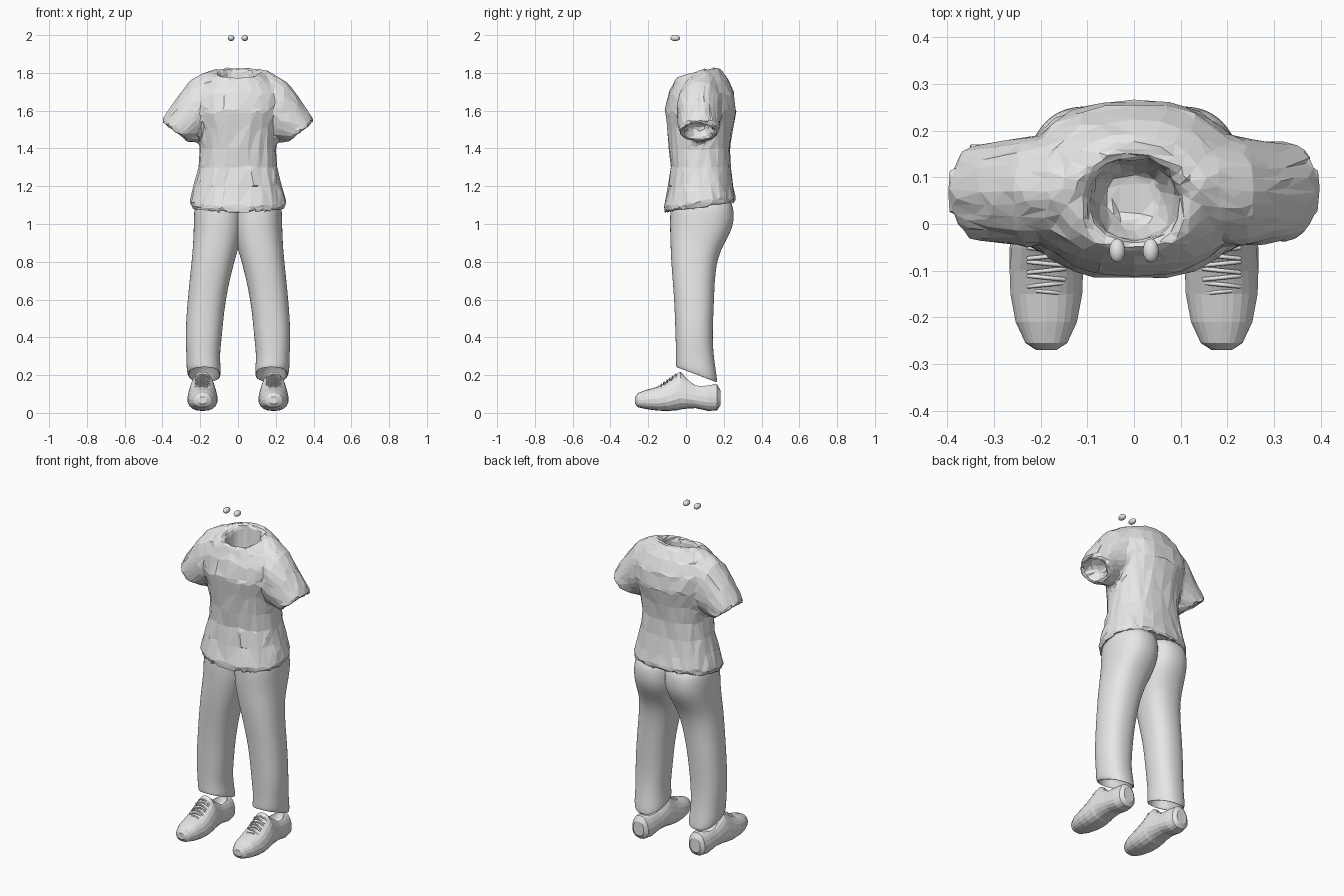
import bpy, bmesh, math, random
from mathutils import Vector

random.seed(4)
cube = bpy.data.objects.get("Cube")
if cube:
    bpy.data.objects.remove(cube)

grey = bpy.data.materials.new("light_grey")
grey.use_nodes = True
grey.diffuse_color = (0.8, 0.8, 0.8, 1)
grey.node_tree.nodes["Principled BSDF"].inputs["Base Color"].default_value = (0.8, 0.8, 0.8, 1)


def ring(c, u, v, n=2.0, count=24):
    """Closed superellipse section spanned by u and v around c."""
    c, u, v = Vector(c), Vector(u), Vector(v)
    pts = []
    for i in range(count):
        a = math.tau * i / count
        p, q = math.cos(a), math.sin(a)
        pts.append(c + u * math.copysign(abs(p) ** (2 / n), p)
                   + v * math.copysign(abs(q) ** (2 / n), q))
    return pts


def level(x0, x1, y0, y1, z, tilt=0.0, n=2.3):
    """Section lying flat; tilt raises its back edge."""
    return ring(((x0 + x1) / 2, (y0 + y1) / 2, z), ((x1 - x0) / 2, 0, 0),
                (0, (y1 - y0) / 2, tilt), n)


def loft(bm, rings):
    rows = [[bm.verts.new(p) for p in r] for r in rings]
    for a, b in zip(rows, rows[1:]):
        for i in range(len(a)):
            j = (i + 1) % len(a)
            bm.faces.new((a[i], a[j], b[j], b[i]))
    bm.faces.new(rows[0][::-1])
    bm.faces.new(rows[-1])


def make(name, bm):
    bmesh.ops.recalc_face_normals(bm, faces=bm.faces)
    me = bpy.data.meshes.new(name)
    bm.to_mesh(me)
    bm.free()
    me.materials.append(grey)
    ob = bpy.data.objects.new(name, me)
    bpy.context.collection.objects.link(ob)
    return ob


def modify(ob, kind, **settings):
    m = ob.modifiers.new(kind.title(), kind)
    for key, value in settings.items():
        setattr(m, key, value)


def bake(ob):
    bpy.ops.object.select_all(action='DESELECT')
    ob.select_set(True)
    bpy.context.view_layer.objects.active = ob
    bpy.ops.object.convert(target='MESH')


# Shirt body: hollow hem, waist, chest, then the collar folding inward
bm = bmesh.new()
body = [(0.20, -0.06, 0.20, 1.18, 0.02), (0.225, -0.095, 0.235, 1.10, 0.025),
        (0.242, -0.115, 0.255, 1.08, 0.026), (0.257, -0.12, 0.264, 1.11, 0.022),
        (0.235, -0.095, 0.25, 1.20, 0), (0.207, -0.083, 0.238, 1.30, 0),
        (0.20, -0.088, 0.235, 1.40, 0), (0.212, -0.10, 0.248, 1.50, 0),
        (0.235, -0.112, 0.267, 1.60, 0), (0.24, -0.092, 0.255, 1.69, 0),
        (0.20, -0.07, 0.222, 1.755, 0.01), (0.15, -0.055, 0.185, 1.795, 0.02),
        (0.115, -0.045, 0.158, 1.808, 0.026), (0.097, -0.035, 0.14, 1.79, 0.026),
        (0.085, -0.03, 0.13, 1.68, 0), (0.06, 0, 0.11, 1.60, 0)]
loft(bm, [level(-w, w, y0, y1, z, t) for w, y0, y1, z, t in body])

# Sleeves: each section runs from an upper point to a lower point
sleeve = [(0.115, 1.825, 0.12, 1.48, 0.02, 0.17), (0.18, 1.80, 0.165, 1.45, -0.04, 0.20),
          (0.255, 1.755, 0.195, 1.445, -0.05, 0.19), (0.33, 1.66, 0.225, 1.435, -0.042, 0.178),
          (0.382, 1.58, 0.25, 1.435, -0.038, 0.175), (0.403, 1.545, 0.27, 1.438, -0.035, 0.172),
          (0.393, 1.53, 0.285, 1.448, -0.015, 0.15), (0.34, 1.56, 0.265, 1.51, 0.02, 0.12)]
for s in (-1, 1):
    loft(bm, [ring((s * (xa + xb) / 2, (y0 + y1) / 2, (za + zb) / 2),
                   (s * (xa - xb) / 2, 0, (za - zb) / 2), (0, (y1 - y0) / 2, 0))
              for xa, za, xb, zb, y0, y1 in sleeve])
shirt = make("shirt", bm)
modify(shirt, 'REMESH', mode='VOXEL', voxel_size=0.014)
modify(shirt, 'SMOOTH', factor=0.5, iterations=3)
modify(shirt, 'DECIMATE', ratio=0.11)
bake(shirt)
# Slight creases in the cloth
creases = [v.normal * random.uniform(-0.004, 0.004) for v in shirt.data.vertices]
for v, d in zip(shirt.data.vertices, creases):
    v.co += d
for p in shirt.data.polygons:
    p.use_smooth = False

# Trousers: one leg from the hollow cuff to the waist, mirrored
bm = bmesh.new()
leg = [(0.13, 0.23, -0.01, 0.11, 0.30, -0.03), (0.107, 0.25, -0.04, 0.15, 0.215, -0.04),
       (0.09, 0.264, -0.053, 0.167, 0.193, -0.042), (0.09, 0.274, -0.054, 0.163, 0.23, -0.03),
       (0.097, 0.272, -0.053, 0.148, 0.30, -0.01), (0.085, 0.281, -0.056, 0.14, 0.40, 0),
       (0.068, 0.268, -0.062, 0.149, 0.60, 0), (0.02, 0.246, -0.08, 0.157, 0.80, 0),
       (-0.012, 0.238, -0.083, 0.205, 0.90, 0), (-0.03, 0.235, -0.086, 0.25, 0.98, 0),
       (-0.03, 0.235, -0.086, 0.258, 1.06, 0), (-0.03, 0.222, -0.075, 0.235, 1.16, 0)]
loft(bm, [level(*row) for row in leg])
trousers = make("trousers", bm)
modify(trousers, 'SUBSURF', levels=2, render_levels=2)
modify(trousers, 'MIRROR', use_mirror_merge=False)
bake(trousers)
bpy.ops.object.shade_smooth_by_angle(angle=math.radians(30))

# Shoes: sections from toe to heel, narrower towards the top
SHOE_X = 0.188
bm = bmesh.new()
shoe = [(-0.27, 0.022, 0.048, 0.085), (-0.255, 0.045, 0.03, 0.105), (-0.21, 0.066, 0.02, 0.122),
        (-0.15, 0.078, 0.012, 0.138), (-0.10, 0.082, 0.010, 0.163), (-0.05, 0.082, 0.013, 0.205),
        (-0.03, 0.08, 0.018, 0.218), (0.0, 0.076, 0.022, 0.19), (0.05, 0.069, 0.025, 0.16),
        (0.12, 0.064, 0.010, 0.155), (0.165, 0.055, 0.014, 0.15), (0.182, 0.035, 0.04, 0.12)]
rings = []
for y, w, z0, z1 in shoe:
    section = ring((SHOE_X, y, (z0 + z1) / 2), (w, 0, 0), (0, 0, (z1 - z0) / 2), 2.5, 20)
    for p in section:
        rise = max(0, p.z - 0.07) / 0.14
        p.x = SHOE_X + (p.x - SHOE_X) * (1 - 0.35 * rise)
    rings.append(section)
loft(bm, rings)
shoes = make("shoes", bm)

# Foot opening
bm = bmesh.new()
bmesh.ops.create_uvsphere(bm, u_segments=20, v_segments=12, radius=1)
bmesh.ops.scale(bm, vec=(0.045, 0.085, 0.1), verts=bm.verts)
bmesh.ops.translate(bm, vec=(SHOE_X, 0.07, 0.185), verts=bm.verts)
cutter = make("foot_opening_cutter", bm)
cutter.hide_render = True
modify(shoes, 'BOOLEAN', operation='DIFFERENCE', object=cutter, solver='EXACT')
modify(shoes, 'MIRROR', use_mirror_merge=False)
bake(shoes)
bpy.data.objects.remove(cutter)

# Laces: thin bowed cords crossing the instep
curve = bpy.data.curves.new("laces", 'CURVE')
curve.dimensions = '3D'
curve.bevel_depth = 0.0045
curve.bevel_resolution = 1
for i in range(7):
    y = -0.145 + 0.015 * i
    z = 0.141 + 0.0105 * i
    for s in (-1, 1):
        sp = curve.splines.new('POLY')
        sp.points.add(4)
        for k, pt in enumerate(sp.points):
            t = k / 2 - 1
            pt.co = (s * (SHOE_X + 0.04 * t), y + 0.004 * t * (-1) ** i, z - 0.016 * t * t, 1)
laces = bpy.data.objects.new("laces", curve)
curve.materials.append(grey)
bpy.context.collection.objects.link(laces)
bake(laces)

# Eyes
bm = bmesh.new()
for s in (-1, 1):
    ball = bmesh.ops.create_uvsphere(bm, u_segments=16, v_segments=10, radius=1)["verts"]
    bmesh.ops.scale(bm, vec=(0.017, 0.026, 0.016), verts=ball)
    bmesh.ops.translate(bm, vec=(s * 0.036, -0.057, 1.984), verts=ball)
eyes = make("eyes", bm)
for p in eyes.data.polygons:
    p.use_smooth = True
